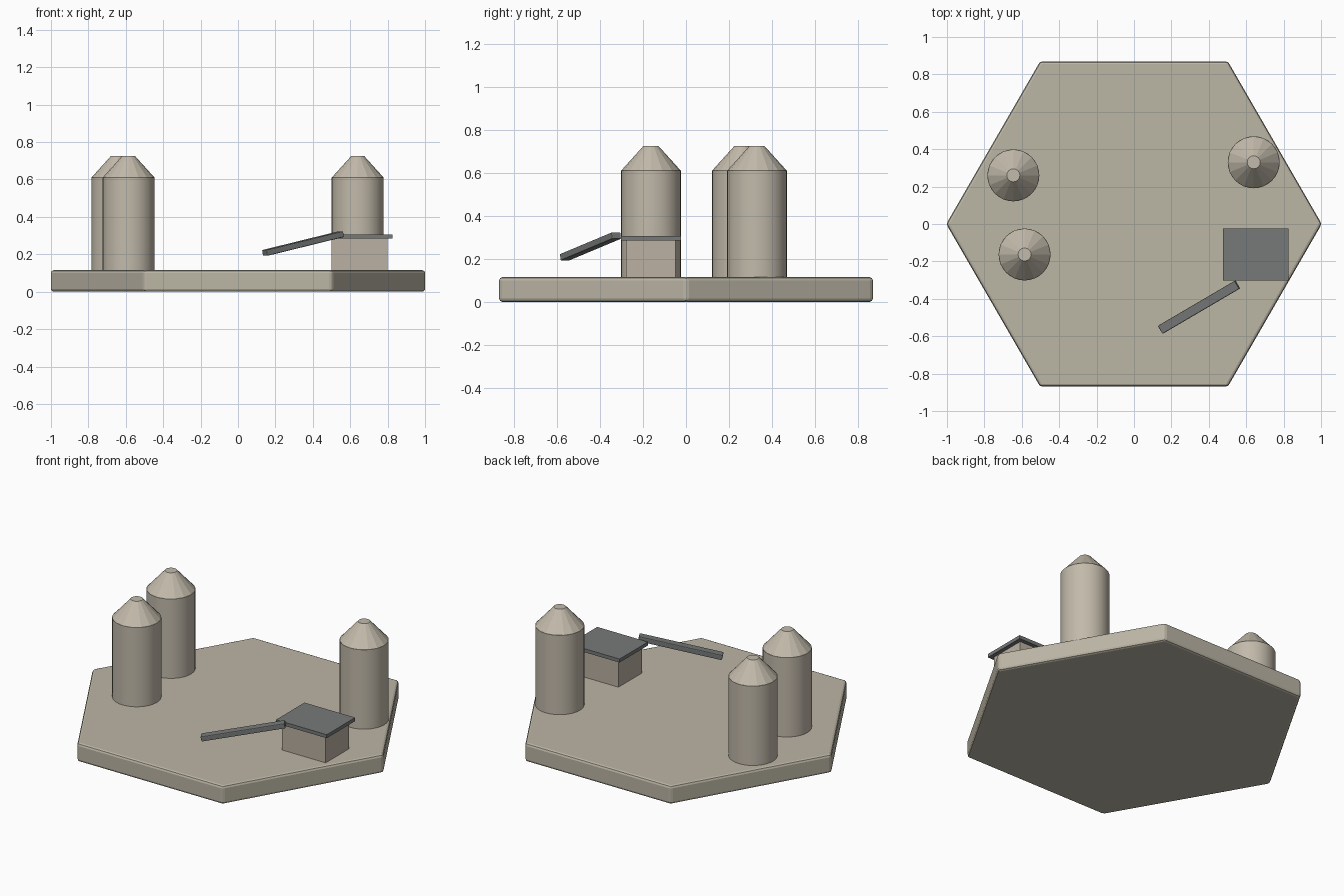
import bpy
from math import radians, pi
from mathutils import Vector

if "Cube" in bpy.data.objects:
    bpy.data.objects.remove(bpy.data.objects["Cube"], do_unlink=True)


def material(name, rgb):
    mat = bpy.data.materials.new(name)
    mat.use_nodes = True
    mat.diffuse_color = (*rgb, 1)
    mat.node_tree.nodes["Principled BSDF"].inputs["Base Color"].default_value = (*rgb, 1)
    return mat


STONE = material("warm stone", (0.50, 0.465, 0.375))
TANK = material("pale concrete", (0.54, 0.49, 0.405))
WALL = material("wall beige", (0.50, 0.44, 0.365))
METAL = material("grey metal", (0.185, 0.192, 0.192))
GROUND = 0.115


def finish(name, mat, bevel=0.0, smooth=False):
    ob = bpy.context.object
    ob.name = name
    ob.data.materials.append(mat)
    if bevel:
        mod = ob.modifiers.new("rounded edges", "BEVEL")
        mod.width, mod.segments = bevel, 2
    if smooth:
        bpy.ops.object.shade_smooth_by_angle(angle=radians(30))
    return ob


def box(name, mat, centre, size, bevel=0.0):
    bpy.ops.mesh.primitive_cube_add(size=1, location=centre)
    bpy.context.object.scale = size
    bpy.ops.object.transform_apply(location=False, rotation=False, scale=True)
    return finish(name, mat, bevel)


# Hexagonal base slab with points on the x axis
bpy.ops.mesh.primitive_cylinder_add(vertices=6, radius=1.004, depth=GROUND,
                                    location=(0, 0, GROUND / 2), rotation=(0, 0, pi / 6))
finish("base_slab", STONE, bevel=0.015)

# Three silos: round body with a faceted, flat-tipped cap
SHOULDER, TOP, RADIUS = 0.61, 0.725, 0.139
for i, (x, y) in enumerate([(-0.645, 0.26), (-0.585, -0.163), (0.64, 0.33)], 1):
    bpy.ops.mesh.primitive_cylinder_add(vertices=32, radius=RADIUS, depth=SHOULDER - 0.1,
                                        location=(x, y, (SHOULDER + 0.1) / 2))
    finish(f"silo_body_{i}", TANK, smooth=True)
    bpy.ops.mesh.primitive_cone_add(vertices=16, radius1=RADIUS, radius2=0.035,
                                    depth=TOP - SHOULDER,
                                    location=(x, y, (TOP + SHOULDER) / 2))
    finish(f"silo_cap_{i}", TANK)

# Small shed with an overhanging flat roof
box("shed_walls", WALL, (0.65, -0.163, 0.195), (0.30, 0.23, 0.18))
box("shed_roof", METAL, (0.65, -0.163, 0.296), (0.35, 0.28, 0.022))

# Sloping conveyor running down from the roof corner
low, high = Vector((0.142, -0.565, 0.207)), Vector((0.553, -0.324, 0.308))
conveyor = box("conveyor", METAL, (low + high) / 2, ((high - low).length, 0.05, 0.032), 0.005)
conveyor.rotation_euler = (high - low).to_track_quat("X", "Z").to_euler()
